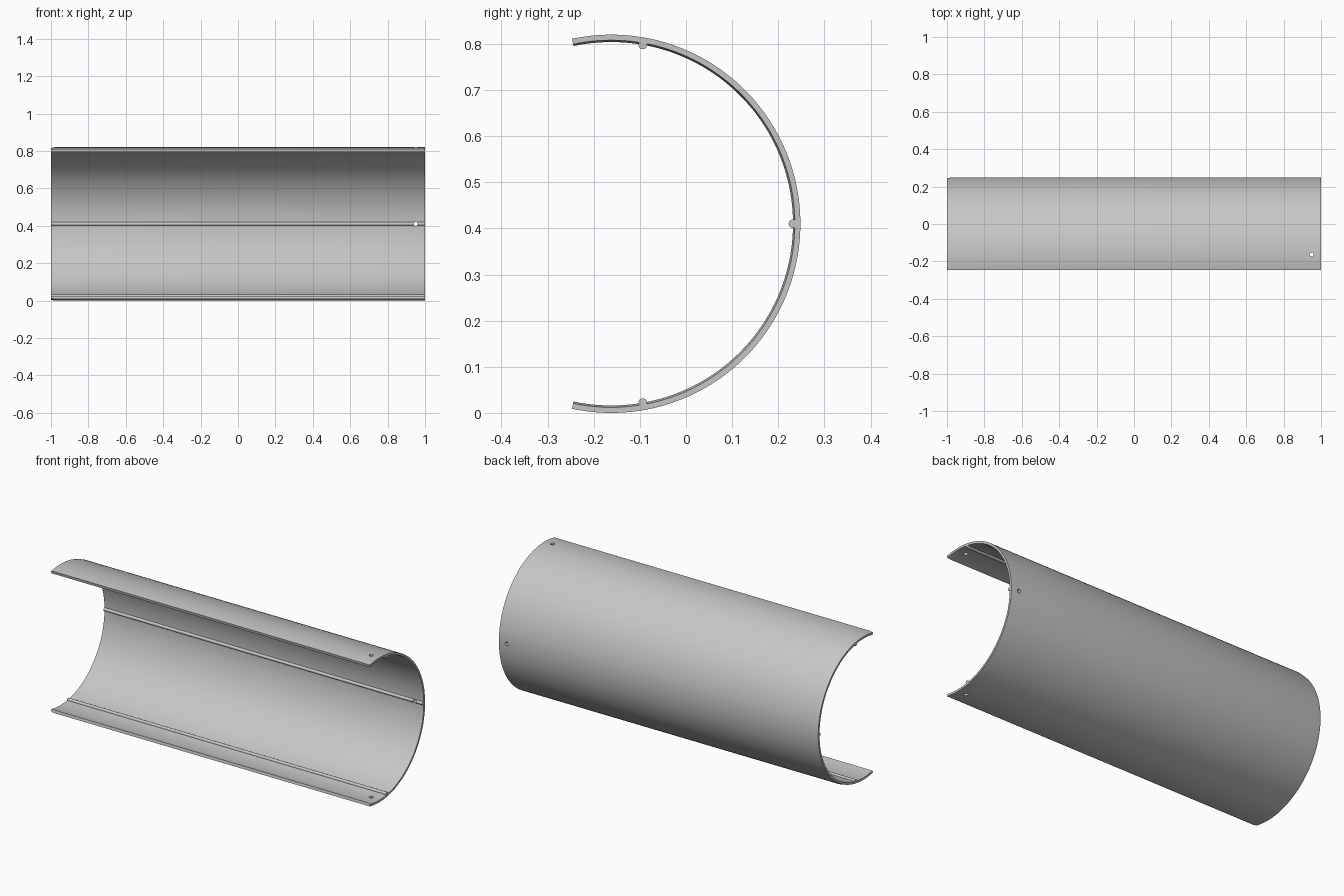
import bpy, bmesh, math
from mathutils import Matrix, Vector

if "Cube" in bpy.data.objects:
    bpy.data.objects.remove(bpy.data.objects["Cube"])

OUTER, INNER = 0.41, 0.394
CY, CZ = -0.162, 0.41          # axis of the shell
HALF_ARC = math.radians(102)
LIP, BEVEL = 0.02, 0.004       # tapered joint lips at the two ends

grey = bpy.data.materials.new("plain grey")
grey.use_nodes = True
COLOUR = (0.56, 0.56, 0.56, 1)
grey.diffuse_color = COLOUR
grey.node_tree.nodes["Principled BSDF"].inputs["Base Color"].default_value = COLOUR


def add_object(name, bm):
    bmesh.ops.recalc_face_normals(bm, faces=bm.faces)
    mesh = bpy.data.meshes.new(name)
    bm.to_mesh(mesh)
    bm.free()
    mesh.materials.append(grey)
    ob = bpy.data.objects.new(name, mesh)
    bpy.context.collection.objects.link(ob)
    return ob


def radial(angle, r, x=0.0):
    """Point at an angle around the axis, zero pointing to the back."""
    return Vector((x, CY + r * math.cos(angle), CZ + r * math.sin(angle)))


def cylinder(name, start, end, radius, sides):
    bm = bmesh.new()
    axis = end - start
    turn = axis.to_track_quat('Z', 'Y').to_matrix().to_4x4()
    bmesh.ops.create_cone(bm, cap_ends=True, segments=sides, radius1=radius,
                          radius2=radius, depth=axis.length,
                          matrix=Matrix.Translation((start + end) / 2) @ turn)
    return add_object(name, bm)


def cut(ob, cutters):
    for c in cutters:
        mod = ob.modifiers.new("hole", 'BOOLEAN')
        mod.operation, mod.solver, mod.object = 'DIFFERENCE', 'EXACT', c
    deps = bpy.context.evaluated_depsgraph_get()
    mesh = bpy.data.meshes.new_from_object(ob.evaluated_get(deps))
    ob.modifiers.clear()
    ob.data = mesh


# Shell: wall section swept around the axis
section = [(-1, OUTER - BEVEL), (LIP - 1, OUTER), (1, OUTER),
           (1, INNER + BEVEL), (1 - LIP, INNER), (-1, INNER)]
STEPS = 102
bm = bmesh.new()
rings = []
for i in range(STEPS + 1):
    a = HALF_ARC * (2 * i / STEPS - 1)
    rings.append([bm.verts.new(radial(a, r, x)) for x, r in section])
n = len(section)
for p, q in zip(rings, rings[1:]):
    for k in range(n):
        j = (k + 1) % n
        bm.faces.new((p[k], p[j], q[j], q[k]))
bm.faces.new(rings[0])
bm.faces.new(rings[-1])
shell = add_object("curved_shell", bm)

# Beads running along the inside of the wall
beads = {}
for name, deg in (("lower", -80), ("middle", 0), ("upper", 80)):
    a = math.radians(deg)
    beads[name] = cylinder(name + "_inner_bead", radial(a, INNER, -1),
                           radial(a, INNER, 1), 0.0095, 24)

# Fixing holes near the left end
cutters = []
for deg in (-90, 0, 90):
    a = math.radians(deg)
    c = cylinder("hole_cutter", radial(a, 0.36, 0.95), radial(a, 0.45, 0.95), 0.011, 24)
    c.hide_render = True
    cutters.append(c)
cut(shell, cutters)
cut(beads["middle"], cutters[1:2])
for c in cutters:
    bpy.data.objects.remove(c)

# Smooth the curves, keep the edges crisp
bpy.ops.object.select_all(action='DESELECT')
for ob in (shell, *beads.values()):
    ob.select_set(True)
bpy.context.view_layer.objects.active = shell
bpy.ops.object.shade_smooth_by_angle(angle=math.radians(30))
